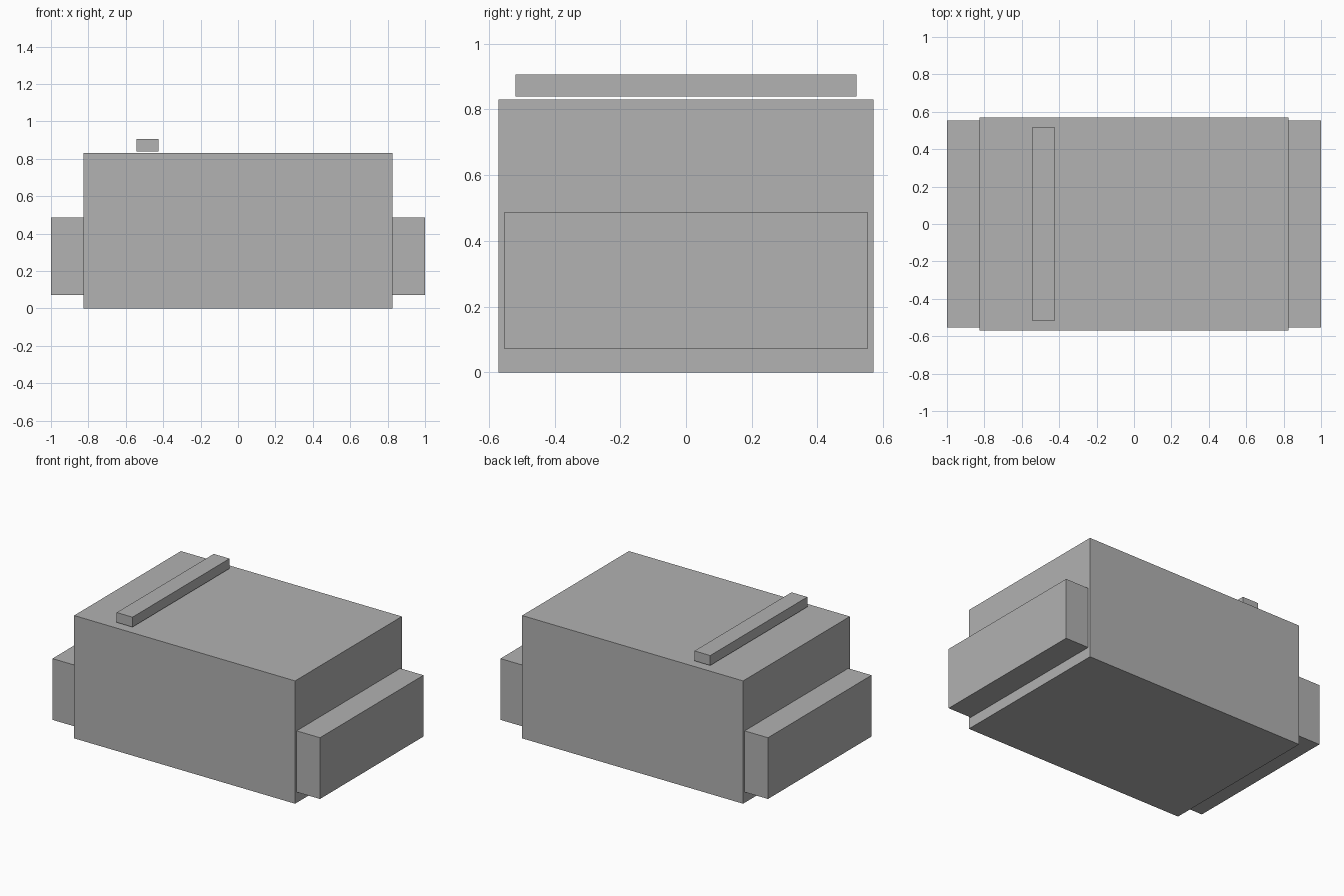
import bpy

cube = bpy.data.objects.get("Cube")
if cube:
    bpy.data.objects.remove(cube, do_unlink=True)

# Single plain grey
grey = bpy.data.materials.new("plain grey")
grey.use_nodes = True
colour = (0.445, 0.445, 0.445, 1)
grey.diffuse_color = colour
grey.node_tree.nodes["Principled BSDF"].inputs["Base Color"].default_value = colour


def box(name, low, high):
    """Add a box spanning two opposite corners."""
    centre = [(a + b) / 2 for a, b in zip(low, high)]
    bpy.ops.mesh.primitive_cube_add(size=1, location=centre)
    obj = bpy.context.object
    obj.name = name
    obj.scale = [b - a for a, b in zip(low, high)]
    bpy.ops.object.transform_apply(location=False, rotation=False, scale=True)
    obj.data.materials.append(grey)
    return obj


# Main block
box("body", (-0.826, -0.57, 0), (0.826, 0.57, 0.83))

# End terminals, slightly narrower than the body and raised off the ground
box("left_terminal", (0.826, -0.553, 0.072), (1, 0.553, 0.486))
box("right_terminal", (-1, -0.553, 0.072), (-0.826, 0.553, 0.486))

# Marker bar hovering just above the top face
box("marker_bar", (-0.544, -0.518, 0.839), (-0.426, 0.518, 0.906))
